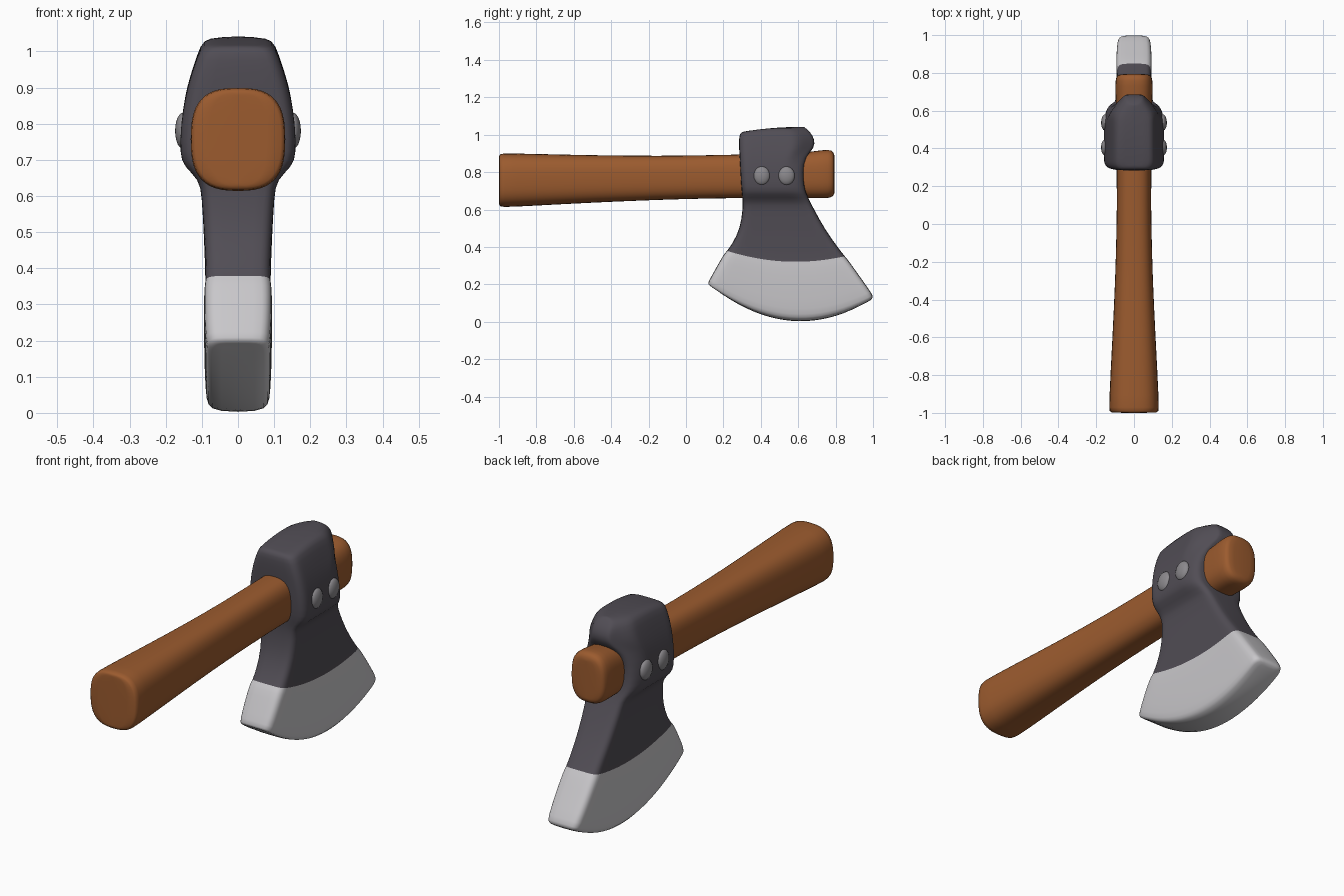
import bpy
import bmesh
import math

cube = bpy.data.objects.get("Cube")
if cube:
    bpy.data.objects.remove(cube)


def material(name, rgb):
    m = bpy.data.materials.new(name)
    m.use_nodes = True
    m.diffuse_color = (*rgb, 1)
    m.node_tree.nodes["Principled BSDF"].inputs["Base Color"].default_value = (*rgb, 1)
    return m


WOOD = material("orange wood", (0.33, 0.105, 0.028))
IRON = material("dark iron", (0.082, 0.074, 0.09))
STEEL = material("bright steel", (0.58, 0.57, 0.59))
RIVET = material("grey rivet", (0.26, 0.25, 0.265))


def finish(name, bm, mats, subdiv=0):
    bmesh.ops.recalc_face_normals(bm, faces=bm.faces)
    mesh = bpy.data.meshes.new(name)
    bm.to_mesh(mesh)
    bm.free()
    for m in mats:
        mesh.materials.append(m)
    ob = bpy.data.objects.new(name, mesh)
    bpy.context.collection.objects.link(ob)
    if subdiv:
        mod = ob.modifiers.new("Smooth", "SUBSURF")
        mod.levels = mod.render_levels = subdiv
    mesh.shade_smooth()
    return ob


def loft(name, halves, mats, split=999, subdiv=1):
    """Skin half sections (x > 0) mirrored in x; rows from split on use the second material."""
    bm = bmesh.new()
    rings = []
    for half in halves:
        full = half + [(-x, y, z) for x, y, z in reversed(half)]
        rings.append([bm.verts.new(p) for p in full])
    n = len(rings[0])
    for row, (a, b) in enumerate(zip(rings, rings[1:])):
        for i in range(n):
            j = (i + 1) % n
            f = bm.faces.new((a[i], a[j], b[j], b[i]))
            f.material_index = int(row >= split)
    for ring, slot in ((rings[0], 0), (rings[-1], int(split < 999))):
        for i in range(n // 2 - 1):
            f = bm.faces.new((ring[i], ring[i + 1], ring[n - 2 - i], ring[n - 1 - i]))
            f.material_index = slot
    return finish(name, bm, mats, subdiv)


def oval(y, half_width, z0, z1, count=12, power=0.72):
    """Half of a squarish oval across the handle."""
    pts = []
    for i in range(count):
        a = math.pi * ((i + 0.5) / count - 0.5)
        s = math.sin(a)
        pts.append((half_width * math.cos(a) ** power, y,
                    (z0 + z1) / 2 + (z1 - z0) / 2 * math.copysign(abs(s) ** power, s)))
    return pts


def slab(yf, zf, yb, zb, sag, w, r, back=1.0, count=10):
    """Half of a rounded slab section running front to back, bowed down by sag."""
    length = yb - yf
    corner = [r * k / length for k in (0, 0.13, 0.5)]
    us = corner + [r / length + (1 - 2 * r / length) * i / count for i in range(count + 1)]
    us += [1 - c for c in reversed(corner)]
    pts = []
    for u in us:
        d = min(u, 1 - u) * length
        x = w if d >= r else w - r + math.sqrt(max(0, r * r - (r - d) ** 2))
        t = min(1, max(0, (u - 0.72) / 0.28))
        x *= 1 - (1 - back) * t * t * (3 - 2 * t)
        pts.append((x, yf + length * u, zf + (zb - zf) * u - sag * (1 - (2 * u - 1) ** 2)))
    return pts


# Handle: flared grip, slim middle, slightly swollen end past the head
handle = [
    (-1.0, 0.118, 0.63, 0.885), (-0.995, 0.131, 0.613, 0.9), (-0.96, 0.134, 0.611, 0.902),
    (-0.6, 0.115, 0.631, 0.893), (-0.3, 0.1, 0.645, 0.888), (0.0, 0.092, 0.656, 0.888),
    (0.28, 0.09, 0.661, 0.895), (0.6, 0.094, 0.661, 0.9), (0.7, 0.1, 0.66, 0.915),
    (0.765, 0.099, 0.659, 0.922), (0.788, 0.09, 0.67, 0.912), (0.795, 0.068, 0.69, 0.885),
]
loft("handle", [oval(*s) for s in handle], [WOOD])

# Head: socket block with a rear nub, neck, then the flared bright blade
head = [
    (0.31, 1.017, 0.63, 1.043, -0.006, 0.06, 0.03, 0.7),
    (0.288, 1.01, 0.665, 1.015, -0.022, 0.095, 0.035, 0.6),
    (0.283, 0.98, 0.688, 0.975, -0.015, 0.113, 0.04, 0.5),
    (0.284, 0.92, 0.688, 0.93, 0, 0.134, 0.04, 0.45),
    (0.287, 0.87, 0.64, 0.885, 0, 0.146, 0.04, 0.75),
    (0.29, 0.8, 0.625, 0.8, 0, 0.158, 0.04, 0.9),
    (0.295, 0.715, 0.635, 0.715, 0, 0.161, 0.04, 0.9),
    (0.3, 0.682, 0.645, 0.682, 0, 0.15, 0.04, 0.9),
    (0.303, 0.645, 0.662, 0.645, 0, 0.107, 0.035),
    (0.303, 0.6, 0.685, 0.6, 0, 0.1, 0.035),
    (0.29, 0.5, 0.745, 0.49, 0.01, 0.094, 0.035),
    (0.25, 0.42, 0.81, 0.4, 0.03, 0.09, 0.035),
    (0.215, 0.372, 0.855, 0.342, 0.045, 0.09, 0.035),
    (0.205, 0.366, 0.865, 0.333, 0.049, 0.094, 0.035),
    (0.165, 0.295, 0.93, 0.24, 0.09, 0.094, 0.033),
    (0.12, 0.215, 0.995, 0.15, 0.127, 0.09, 0.033),
    (0.115, 0.2, 1.002, 0.13, 0.142, 0.084, 0.033),
    (0.14, 0.185, 0.985, 0.114, 0.147, 0.064, 0.025),
]
loft("axe_head", [slab(*s) for s in head], [IRON, STEEL], split=12)

# Domed rivets on both cheeks
for side, label in ((1, "left"), (-1, "right")):
    for y, place in ((0.405, "front"), (0.537, "rear")):
        bm = bmesh.new()
        bmesh.ops.create_uvsphere(bm, u_segments=24, v_segments=12, radius=1)
        bmesh.ops.scale(bm, vec=(0.022, 0.044, 0.05), verts=bm.verts)
        bmesh.ops.translate(bm, vec=(side * 0.152, y, 0.78), verts=bm.verts)
        finish(f"rivet_{label}_{place}", bm, [RIVET])
